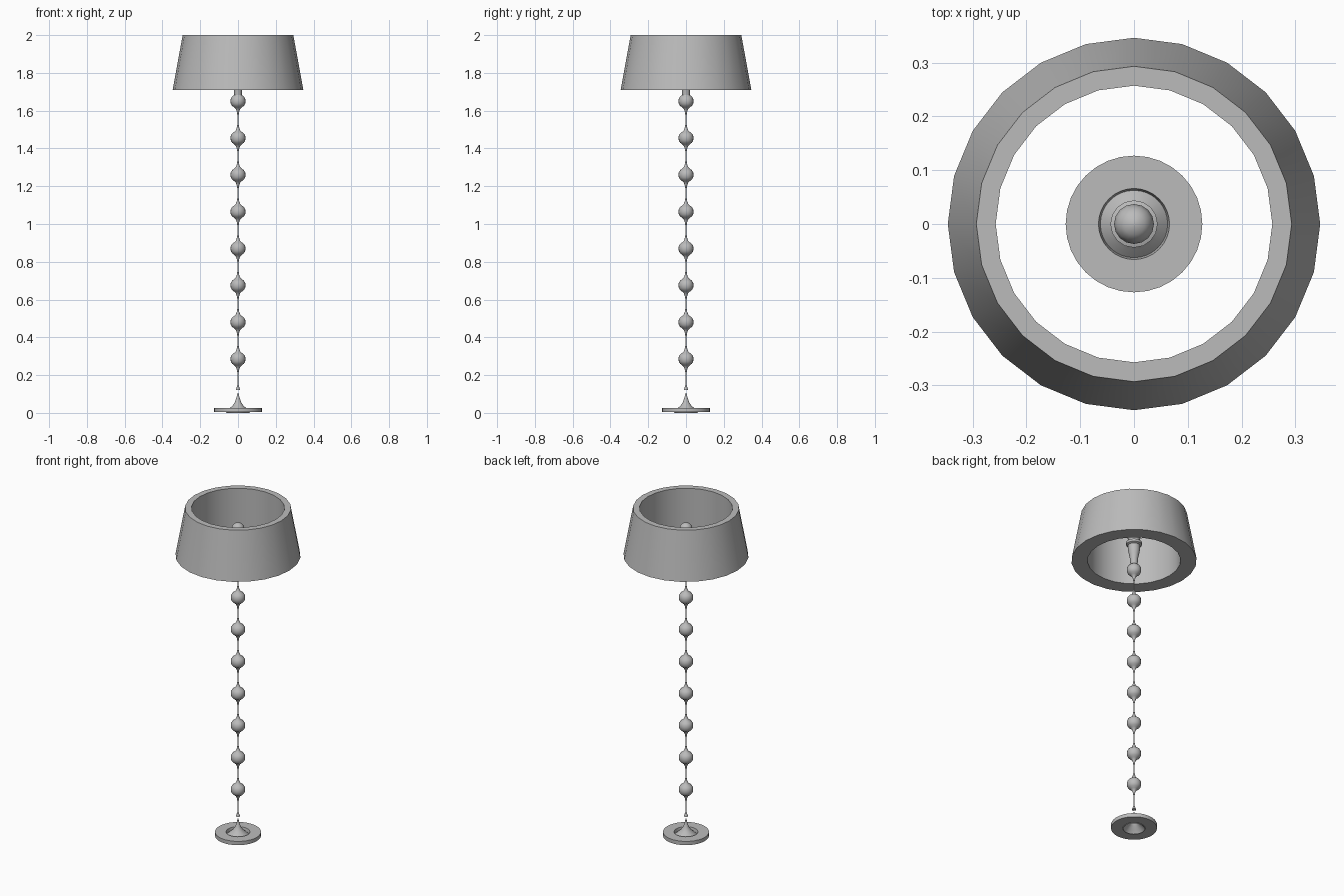
import bpy
import math

cube = bpy.data.objects.get("Cube")
if cube:
    bpy.data.objects.remove(cube, do_unlink=True)

grey = bpy.data.materials.new("soft grey")
grey.use_nodes = True
colour = (0.5, 0.5, 0.5, 1)
grey.diffuse_color = colour
bsdf = next(n for n in grey.node_tree.nodes if n.type == 'BSDF_PRINCIPLED')
bsdf.inputs["Base Color"].default_value = colour


def lathe(name, profile, sides, closed=False, z=0.0, angle=35):
    """Spin a (radius, height) profile, listed bottom to top, around z."""
    verts = [(r * math.cos(2 * math.pi * i / sides),
              r * math.sin(2 * math.pi * i / sides), h)
             for r, h in profile for i in range(sides)]
    rows = len(profile)
    faces = []
    for j in range(rows if closed else rows - 1):
        k = (j + 1) % rows
        for i in range(sides):
            n = (i + 1) % sides
            faces.append((j * sides + i, j * sides + n,
                          k * sides + n, k * sides + i))
    if not closed:
        faces.append(tuple(reversed(range(sides))))
        faces.append(tuple(range((rows - 1) * sides, rows * sides)))
    mesh = bpy.data.meshes.new(name)
    mesh.from_pydata(verts, [], faces)
    mesh.materials.append(grey)
    obj = bpy.data.objects.new(name, mesh)
    obj.location.z = z
    bpy.context.collection.objects.link(obj)
    bpy.ops.object.select_all(action='DESELECT')
    obj.select_set(True)
    bpy.context.view_layer.objects.active = obj
    bpy.ops.object.shade_smooth_by_angle(angle=math.radians(angle))
    return obj


# Thick tapered shade with a straight bore
lathe("shade", [(0.346, 1.71), (0.293, 2.0), (0.257, 2.0), (0.257, 1.71)],
      24, closed=True)

# Flat ring foot and the hollow flared cone standing in it
lathe("foot_ring", [(0.127, 0.004), (0.127, 0.027), (0.066, 0.027), (0.062, 0.004)],
      32, closed=True)
lathe("foot_flare", [(0.064, 0.006), (0.048, 0.022), (0.03, 0.037), (0.016, 0.058),
                     (0.008, 0.082), (0.002, 0.106), (0.001, 0.1), (0.006, 0.08),
                     (0.013, 0.056), (0.027, 0.034), (0.045, 0.018), (0.06, 0.0)],
      20, closed=True)

# Small finial under the thin rod
lathe("lower_finial", [(0.012, 0.122), (0.009, 0.13), (0.004, 0.145), (0.002, 0.16)], 12)
lathe("rod", [(0.0025, 0.145), (0.0025, 1.68)], 8)

# Turned beads with pointed necks
half = [(0.04, 0.0), (0.038, 0.014), (0.031, 0.025), (0.02, 0.033),
        (0.012, 0.041), (0.007, 0.053), (0.003, 0.075)]
bead = [(r, -h) for r, h in reversed(half[1:])] + half
for i in range(8):
    top_bead = i == 7
    # The highest bead runs straight into the lamp holder
    shape = bead[:-3] + [(0.02, 0.05)] if top_bead else bead
    lathe(f"bead_{i + 1}", shape, 16, z=0.285 + 0.195 * i, angle=60)

# Flared lamp holder with a rounded bulb inside the shade
lathe("lamp_holder", [(0.02, 1.68), (0.022, 1.72), (0.028, 1.75), (0.033, 1.775),
                      (0.033, 1.805), (0.044, 1.81), (0.044, 1.825), (0.03, 1.83)], 16)
lathe("bulb", [(0.026, 1.825), (0.034, 1.845), (0.037, 1.87), (0.032, 1.89),
               (0.02, 1.903), (0.004, 1.908)], 16, angle=60)
